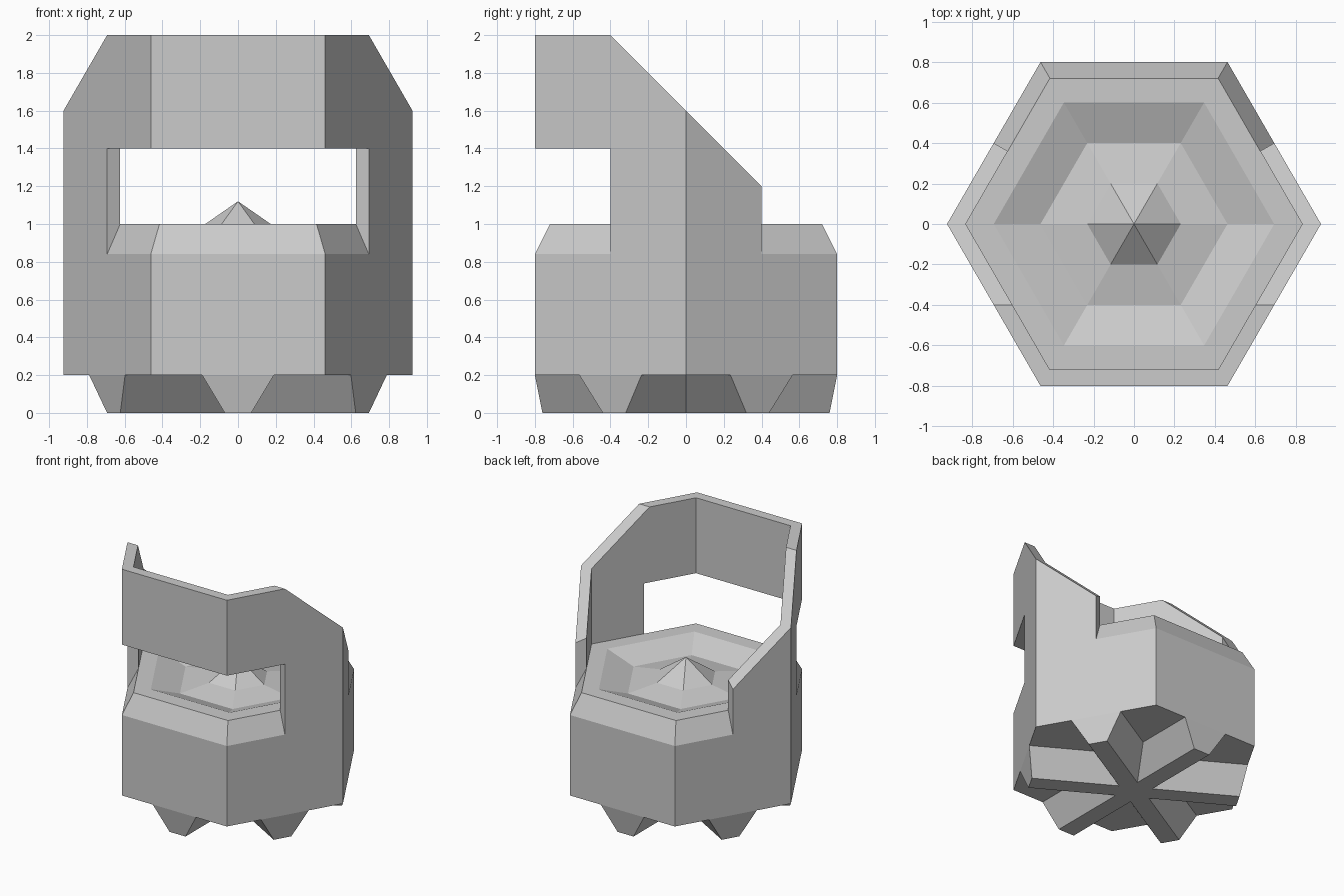
import bpy, bmesh
from math import sin, cos, pi, sqrt

if "Cube" in bpy.data.objects:
    bpy.data.objects.remove(bpy.data.objects["Cube"])

H = sqrt(3) / 2


def finish(name, bm):
    bmesh.ops.recalc_face_normals(bm, faces=bm.faces)
    mesh = bpy.data.meshes.new(name)
    bm.to_mesh(mesh)
    bm.free()
    ob = bpy.data.objects.new(name, mesh)
    bpy.context.collection.objects.link(ob)
    return ob


def bridge(bm, a, b):
    n = len(a)
    for i in range(n):
        j = (i + 1) % n
        bm.faces.new((a[i], a[j], b[j], b[i]))


# Hexagonal body: chamfered shoulder, dished top and central peak
bm = bmesh.new()
profile = [(.8, .2), (.8, .84), (.72, 1), (.6, 1), (.4, .92), (.2, .96)]
rings = [[bm.verts.new((d / H * cos(k * pi / 3), d / H * sin(k * pi / 3), z))
          for k in range(6)] for d, z in profile]
for a, b in zip(rings, rings[1:]):
    bridge(bm, a, b)
bm.faces.new(rings[0])
peak = bm.verts.new((0, 0, 1.12))
for k in range(6):
    bm.faces.new((rings[-1][k], rings[-1][(k + 1) % 6], peak))
finish("body", bm)


# Six tapered ridges meeting in a star underneath
def star(bm, reach, half, z):
    loop = []
    for k in range(6):
        a = k * pi / 3
        loop.append(bm.verts.new((2 * half * cos(a), 2 * half * sin(a), z)))
        c, s = cos(a + pi / 6), sin(a + pi / 6)
        for w in (-half, half):
            loop.append(bm.verts.new((reach * c - w * s, reach * s + w * c, z)))
    return loop


bm = bmesh.new()
low, high = star(bm, .76, .07, 0), star(bm, .8, .19, .2)
bridge(bm, low, high)
bm.faces.new(low)
bm.faces.new(high)
finish("foot_ridges", bm)

# Raised wall: sloping sides, front band and wraparound opening
outer_yz = [(.4, .84), (.4, 1.2), (0, 1.6), (-.4, 2), (-.8, 2),
            (-.8, 1.4), (-.4, 1.4), (-.4, .84), (0, .84)]
inner_yz = [(.36, 1), (.36, 1.24), (0, 1.6), (-.4, 2), (-.72, 2),
            (-.72, 1.4), (-.36, 1.4), (-.36, 1), (0, 1)]
bm = bmesh.new()
sides = []
for sx in (1, -1):
    skins = [[bm.verts.new((sx * (d / H - abs(y) / sqrt(3)), y, z)) for y, z in pts]
             for d, pts in ((.8, outer_yz), (.72, inner_yz))]
    for v in skins:
        bm.faces.new([v[i] for i in (0, 1, 2, 8)])
        bm.faces.new([v[i] for i in (2, 3, 4, 5, 6, 7, 8)])
    out, inn = skins
    for i in (0, 1, 2, 3, 5, 6, 7, 8):
        j = (i + 1) % 9
        bm.faces.new((out[i], out[j], inn[j], inn[i]))
    sides.append([out[4], out[5], inn[5], inn[4]])
bridge(bm, sides[0], sides[1])
finish("raised_wall", bm)
